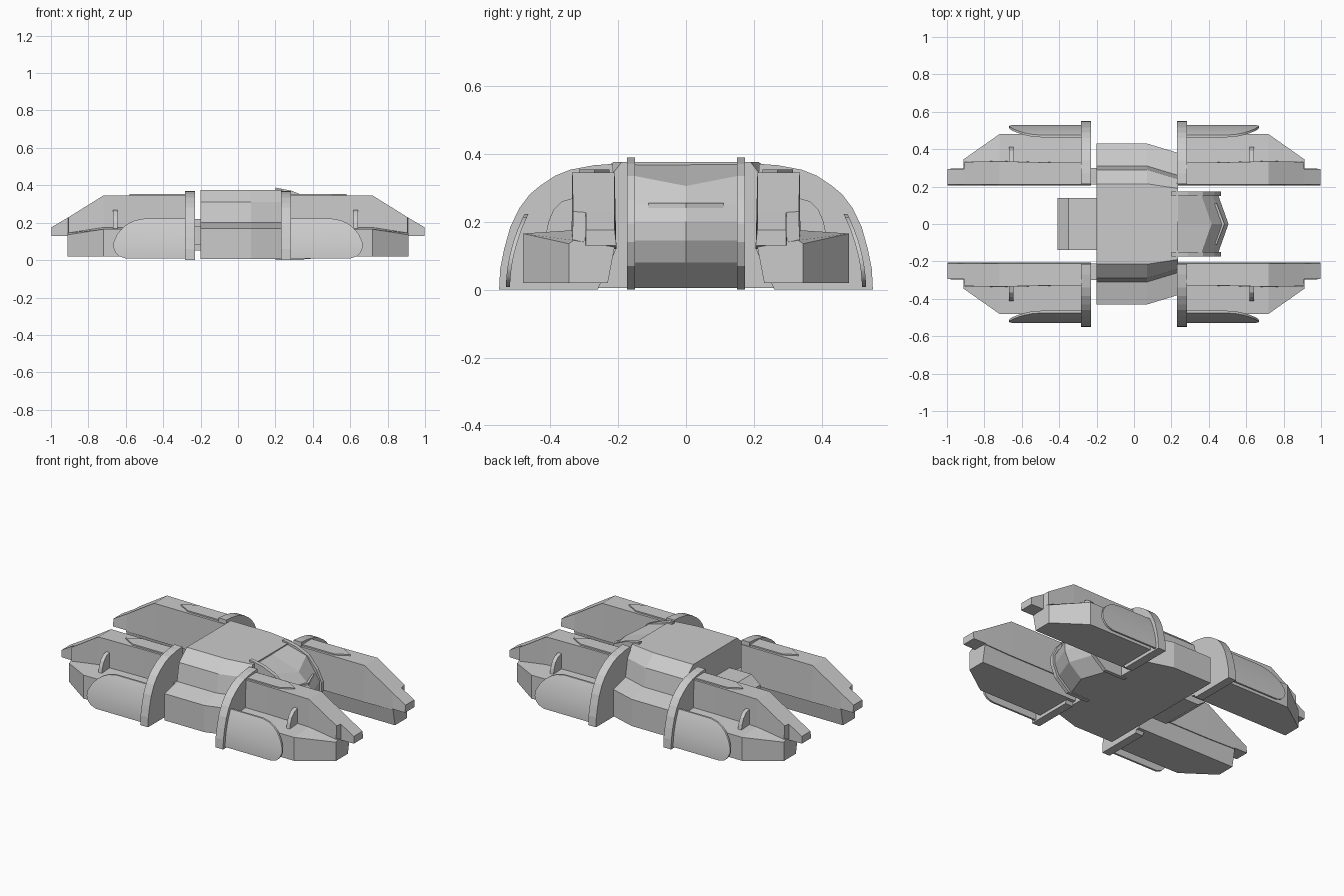
import bpy, bmesh, math

if "Cube" in bpy.data.objects:
    bpy.data.objects.remove(bpy.data.objects["Cube"])

def loft(name, rings, mirror=(False, False), smooth=False):
    """Skin a list of equal-length rings, cap both ends, optionally mirror in x / y."""
    bm = bmesh.new()
    vs = [[bm.verts.new(p) for p in r] for r in rings]
    n = len(rings[0])
    for a, b in zip(vs, vs[1:]):
        for i in range(n):
            j = (i + 1) % n
            bm.faces.new((a[i], a[j], b[j], b[i]))
    bm.faces.new(vs[0][::-1])
    bm.faces.new(vs[-1])
    bmesh.ops.recalc_face_normals(bm, faces=bm.faces)
    me = bpy.data.meshes.new(name)
    bm.to_mesh(me)
    bm.free()
    ob = bpy.data.objects.new(name, me)
    bpy.context.collection.objects.link(ob)
    if smooth:
        bpy.ops.object.select_all(action='DESELECT')
        ob.select_set(True)
        bpy.context.view_layer.objects.active = ob
        bpy.ops.object.shade_smooth_by_angle(angle=math.radians(30))
    if any(mirror):
        m = ob.modifiers.new("mirror", 'MIRROR')
        m.use_axis = (mirror[0], mirror[1], False)
        m.use_mirror_merge = False
    return ob

def prism(name, pts, axis, lo, hi, mirror=(False, False)):
    """Extrude a 2D outline along an axis."""
    put = {'x': lambda p, t: (t, p[0], p[1]),
           'y': lambda p, t: (p[0], t, p[1]),
           'z': lambda p, t: (p[0], p[1], t)}[axis]
    return loft(name, [[put(p, t) for p in pts] for t in (lo, hi)], mirror)

def box(name, x, y, z, mirror=(False, False)):
    return prism(name, [(x[0], y[0]), (x[1], y[0]), (x[1], y[1]), (x[0], y[1])],
                 'z', z[0], z[1], mirror)

ALL = (True, True)
SIDES = (False, True)

# Four upper nacelles: sections along x (x, outer y at top / bottom, z top / bottom)
def nacelle(x, yt, yb, zt, zb):
    return [(x, 0.205, zb), (x, yb, zb), (x, yt, zt), (x, 0.21, zt)]
loft("upper_nacelle", [nacelle(0.23, 0.328, 0.33, 0.345, 0.12),
                       nacelle(0.42, 0.328, 0.33, 0.345, 0.12),
                       nacelle(0.72, 0.335, 0.337, 0.345, 0.12),
                       nacelle(0.905, 0.332, 0.335, 0.23, 0.125),
                       nacelle(0.91, 0.295, 0.297, 0.227, 0.13),
                       nacelle(0.998, 0.295, 0.295, 0.175, 0.13)], ALL)

# Lower hull of each nacelle, with a chamfered outer nose
def lower(x, y, zt):
    return [(x, 0.23, 0.02), (x, y, 0.02), (x, y, zt - 0.01),
            (x, min(y, 0.33), zt), (x, 0.21, 0.125)]
loft("lower_nacelle", [lower(0.23, 0.48, 0.175), lower(0.72, 0.48, 0.175),
                       lower(0.912, 0.345, 0.145)], ALL)

# Raised pointed plates on the nacelle tops
prism("top_plate", [(0.27, 0.225), (0.50, 0.225), (0.58, 0.27), (0.50, 0.315), (0.27, 0.315)],
      'z', 0.34, 0.353, ALL)

# Small rounded fins on the nacelle ledges
for x in (-0.655, 0.63):
    prism("ledge_fin", [(0.31, 0.16), (0.413, 0.16), (0.405, 0.20), (0.39, 0.235),
                        (0.365, 0.26), (0.31, 0.275)], 'x', x - 0.012, x + 0.012, SIDES)

# Arched ribs closing each nacelle
prism("arched_rib", [(0.55, 0), (0.547, 0.06), (0.535, 0.12), (0.517, 0.185), (0.49, 0.24),
                     (0.46, 0.28), (0.43, 0.305), (0.385, 0.335), (0.34, 0.353),
                     (0.27, 0.366), (0.215, 0.37), (0.205, 0.12), (0.26, 0)],
      'x', 0.23, 0.283, ALL)

# Curved side shields, tapering to a rounded tip
rim = [(0.60, 0.008), (0.635, 0.02), (0.655, 0.04), (0.667, 0.07), (0.664, 0.10),
       (0.645, 0.14), (0.615, 0.175), (0.585, 0.197), (0.55, 0.213), (0.50, 0.222)]
rows = []
for x, z in rim:
    y = 0.53 - 1.1 * z * z
    rows.append([(0.27, y - 0.012, z), (x, y - 0.012, z), (x, y, z), (0.27, y, z)])
loft("side_shield", rows, ALL, smooth=True)

# Wide central hull with stepped flanks, narrowing towards the cockpit
def hull(x, w):
    half = [(0.43 - w, 0.005), (0.43 - w, 0.17), (0.31 - w, 0.2), (0.29 - w, 0.31),
            (0.215 - w * 0.5, 0.375)]
    return [(x, y, z) for y, z in half] + [(x, -y, z) for y, z in half[::-1]]
loft("central_hull", [hull(-0.2, 0), hull(0.07, 0), hull(0.235, 0.05)])

# Struts joining the hull to the rear ribs
box("rear_strut", (-0.24, -0.19), (0.21, 0.30), (0.08, 0.18), SIDES)

# Cockpit: chevron nose lofted across y
nose = [(0.1, 0.375), (0.21, 0.375), (0.36, 0.335), (0.42, 0.25), (0.45, 0.2),
        (0.45, 0.145), (0.42, 0.08), (0.33, 0.005), (0.1, 0.005)]
def nose_ring(y, push, drop):
    return [(x + (push if x > 0.3 else 0), y, z - (drop if i == 2 else 0))
            for i, (x, z) in enumerate(nose)]
loft("cockpit", [nose_ring(-0.155, 0, 0), nose_ring(0, 0.055, 0.03), nose_ring(0.155, 0, 0)])

# Visor slit across the nose
loft("visor_slit", [[(x - 0.03, y, 0.24), (x, y, 0.24), (x, y, 0.255), (x - 0.03, y, 0.255)]
                    for x, y in ((0.442, -0.11), (0.484, 0), (0.442, 0.11))])

# Cheek plates either side of the cockpit
prism("cheek_plate", [(0.2, 0.388), (0.29, 0.37), (0.37, 0.335), (0.43, 0.265), (0.465, 0.195),
                      (0.465, 0.14), (0.435, 0.07), (0.35, 0), (0.2, 0)],
      'y', 0.15, 0.173, SIDES)

# Rear engine block with a sloped end
prism("rear_block", [(-0.19, 0.05), (-0.35, 0.05), (-0.41, 0.09), (-0.41, 0.17),
                     (-0.35, 0.22), (-0.19, 0.22)], 'y', -0.14, 0.14)
